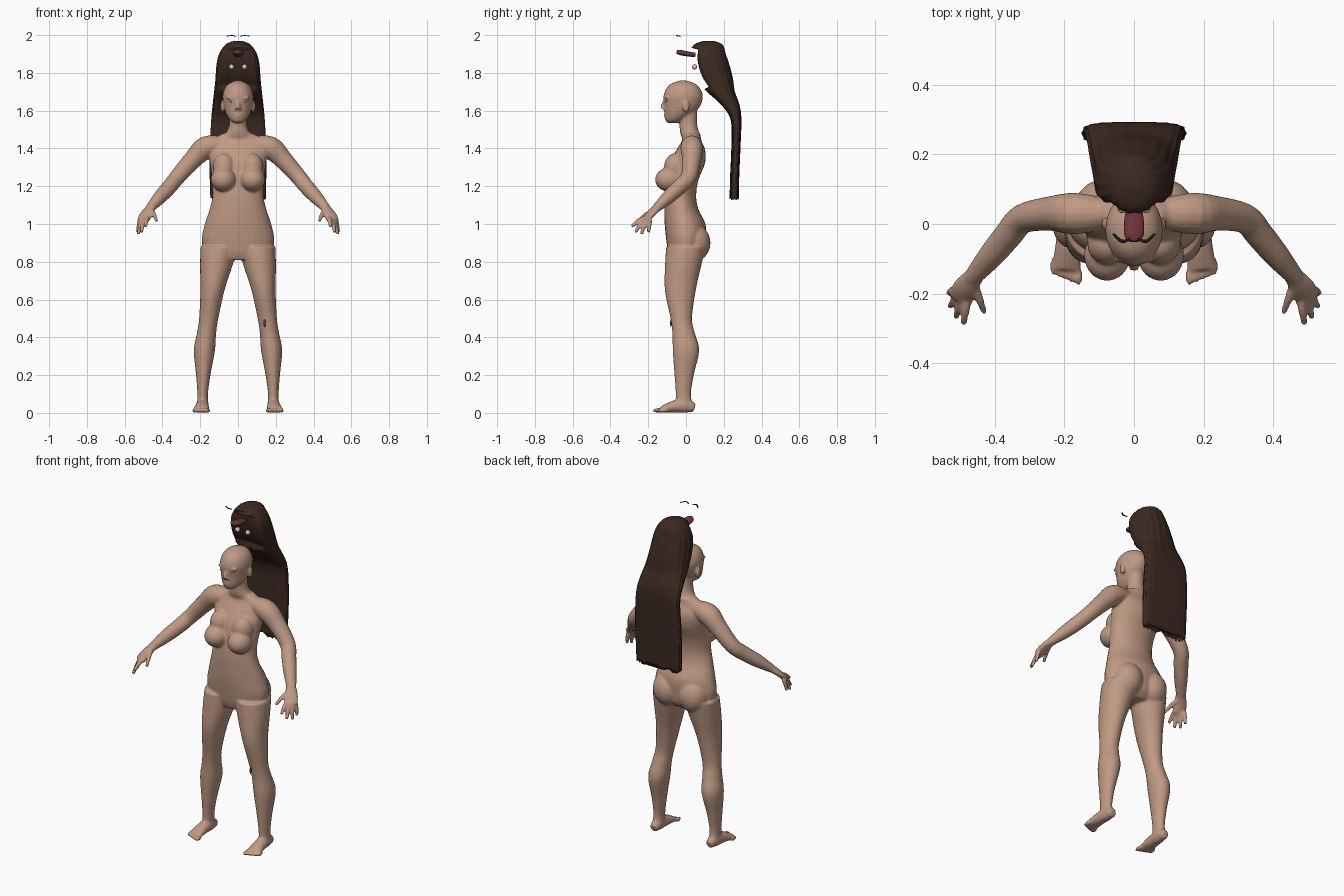
import bpy, bmesh, math, random
from mathutils import Vector, Matrix

random.seed(4)
cube = bpy.data.objects.get("Cube")
if cube:
    bpy.data.objects.remove(cube, do_unlink=True)


def material(name, color):
    mat = bpy.data.materials.new(name)
    mat.use_nodes = True
    mat.diffuse_color = (*color, 1)
    mat.node_tree.nodes["Principled BSDF"].inputs["Base Color"].default_value = (*color, 1)
    return mat


SKIN = material("warm skin", (.52, .32, .23))
HAIR = material("dark brown hair", (.045, .022, .015))
MOUTH = material("maroon mouth", (.16, .035, .04))
LASH = material("black lashes", (.012, .01, .01))
EYE = material("pale eye", (.75, .58, .48))


def refine(rows, steps=4):
    """Smooth spline through rows of numbers."""
    out = []
    last = len(rows) - 1
    for i in range(last):
        a, b = rows[max(i - 1, 0)], rows[i]
        c, d = rows[i + 1], rows[min(i + 2, last)]
        for k in range(steps):
            t = k / steps
            out.append([q + t / 2 * (r - p + t * (2 * p - 5 * q + 4 * r - s + t * (3 * (q - r) + s - p)))
                        for p, q, r, s in zip(a, b, c, d)])
    return out + [list(rows[-1])]


def skin_rings(bm, rings):
    """Bridge rings of points and close both ends."""
    rows = [[bm.verts.new(p) for p in ring] for ring in rings]
    n = len(rows[0])
    for a, b in zip(rows, rows[1:]):
        for i in range(n):
            j = (i + 1) % n
            bm.faces.new((a[i], a[j], b[j], b[i]))
    bm.faces.new(rows[0][::-1])
    bm.faces.new(rows[-1])


def loft(bm, rows, n=28):
    """Level oval sections: z, x, y, half width, half depth."""
    angles = [math.tau * i / n for i in range(n)]
    skin_rings(bm, [[(x + w * math.cos(a), y + d * math.sin(a), z) for a in angles]
                    for z, x, y, w, d in refine(rows)])


def tube(bm, rows, n=16):
    """Oval sections across a path: x, y, z, half width, half height."""
    rows = refine(rows)
    rings = []
    for i, (x, y, z, w, h) in enumerate(rows):
        before, after = rows[max(i - 1, 0)], rows[min(i + 1, len(rows) - 1)]
        along = (Vector(after[:3]) - Vector(before[:3])).normalized()
        side = along.cross(Vector((0, 0, 1))).normalized()
        up = side.cross(along)
        rings.append([Vector((x, y, z)) + side * w * math.cos(math.tau * k / n)
                      + up * h * math.sin(math.tau * k / n) for k in range(n)])
    skin_rings(bm, rings)


def ball(bm, place, size):
    bmesh.ops.create_uvsphere(bm, u_segments=20, v_segments=12, radius=1,
                              matrix=Matrix.Translation(place) @ Matrix.Diagonal((*size, 1)))


def finish(name, bm, mat):
    bmesh.ops.recalc_face_normals(bm, faces=bm.faces)
    mesh = bpy.data.meshes.new(name)
    bm.to_mesh(mesh)
    bm.free()
    mesh.materials.append(mat)
    for face in mesh.polygons:
        face.use_smooth = True
    obj = bpy.data.objects.new(name, mesh)
    bpy.context.collection.objects.link(obj)
    return obj


# Torso, neck and head
body = bmesh.new()
loft(body, [(.81, 0, -.01, .12, .07), (.85, 0, 0, .175, .095), (.92, 0, 0, .192, .105),
            (1, 0, -.005, .176, .108), (1.08, 0, -.025, .15, .09), (1.15, 0, -.03, .135, .084),
            (1.23, 0, -.02, .138, .085), (1.32, 0, .005, .148, .095), (1.39, 0, .025, .16, .077),
            (1.44, 0, .03, .14, .052), (1.48, 0, .03, .08, .046)])
loft(body, [(1.44, 0, .03, .1, .045), (1.48, 0, .02, .065, .05),
            (1.53, 0, .012, .046, .047), (1.62, 0, .01, .046, .05)])
loft(body, [(1.535, 0, -.07, .022, .025), (1.55, 0, -.06, .042, .05), (1.58, 0, -.04, .062, .074),
            (1.61, 0, -.025, .072, .09), (1.64, 0, -.018, .078, .1), (1.68, 0, -.015, .082, .104),
            (1.72, 0, -.015, .07, .088), (1.745, 0, -.015, .046, .06), (1.76, 0, -.015, .012, .015)])

# Facial forms
tube(body, [(0, -.108, 1.655, .009, .01), (0, -.12, 1.63, .01, .012), (0, -.128, 1.612, .014, .01)])
for z in (1.582, 1.57):
    ball(body, (0, -.105, z), (.022, .012, .007))
ball(body, (0, -.088, 1.547), (.022, .018, .014))

for s in (1, -1):
    # Ear, nostril and brow
    ball(body, (s * .082, .0, 1.622), (.011, .019, .033))
    ball(body, (s * .012, -.112, 1.608), (.009, .012, .008))
    ball(body, (s * .035, -.1, 1.668), (.026, .014, .008))
    # Chest and seat volumes
    ball(body, (s * .077, -.09, 1.235), (.067, .074, .064))
    ball(body, (s * .075, -.055, 1.3), (.06, .062, .075))
    ball(body, (s * .085, .04, .9), (.088, .09, .1))
    # Leg
    loft(body, [(.05, s * .187, -.01, .03, .045), (.1, s * .187, -.014, .028, .04),
                (.2, s * .184, -.01, .038, .051), (.33, s * .178, 0, .056, .07),
                (.42, s * .167, -.012, .051, .06), (.5, s * .155, -.025, .051, .057),
                (.65, s * .135, -.03, .064, .082), (.78, s * .115, -.015, .086, .096),
                (.88, s * .1, 0, .098, .105)])
    # Foot and toes
    tube(body, [(s * .185, .045, .026, .022, .022), (s * .187, 0, .038, .032, .038),
                (s * .19, -.06, .034, .036, .033), (s * .195, -.13, .018, .043, .017)])
    for i in range(5):
        ball(body, (s * (.16 + .018 * i), -.15 + .007 * i, .013), (.013 - .001 * i, .026, .012))
    # Arm and palm
    tube(body, [(s * .08, .03, 1.42, .045, .045), (s * .17, .03, 1.405, .06, .06),
                (s * .24, .03, 1.34, .05, .05), (s * .32, .015, 1.25, .043, .043),
                (s * .36, -.03, 1.2, .041, .041), (s * .41, -.09, 1.145, .037, .037),
                (s * .465, -.155, 1.085, .026, .023)])
    tube(body, [(s * .455, -.145, 1.095, .026, .022), (s * .485, -.185, 1.055, .037, .018),
                (s * .5, -.215, 1.02, .037, .015)])
    # Fingers: base then tip, thumb first
    fingers = [((.46, -.17, 1.07), (.43, -.255, 1.015)), ((.48, -.22, 1.03), (.49, -.288, .985)),
               ((.495, -.22, 1.02), (.512, -.268, .955)), ((.508, -.21, 1.015), (.528, -.236, .945)),
               ((.518, -.19, 1.02), (.532, -.198, .955))]
    for base, tip in fingers:
        middle = [(a + b) / 2 for a, b in zip(base, tip)]
        middle[2] += .008
        tube(body, [(s * p[0], p[1], p[2], r, r)
                    for p, r in ((base, .014), (middle, .012), (tip, .009))], 10)

figure = finish("body", body, SKIN)
fuse = figure.modifiers.new("fuse", 'REMESH')
fuse.mode = 'VOXEL'
fuse.voxel_size = .006
fuse.use_smooth_shade = True
soften = figure.modifiers.new("soften", 'SMOOTH')
soften.factor = .5
soften.iterations = 5

# Long hair: domed cap, hollow at the front, flowing into a flat curtain
hair = bmesh.new()
sections = refine([(1.97, .12, .02, .025, 1), (1.95, .118, .065, .075, 1), (1.9, .115, .098, .095, .9),
                   (1.84, .125, .112, .105, .9), (1.77, .148, .117, .1, .85), (1.7, .185, .124, .073, .8),
                   (1.63, .235, .132, .048, .7), (1.55, .265, .139, .028, .6), (1.4, .264, .147, .024, .55),
                   (1.26, .258, .147, .024, .55), (1.14, .255, .144, .024, .55)], 5)
count = 72
rings = []
for i, (z, y, w, d, power) in enumerate(sections):
    ring = []
    for k in range(count):
        a = math.tau * k / count
        c, q = math.cos(a), math.sin(a)
        ripple = 1 + .02 * math.cos(18 * a)
        px = math.copysign(abs(c) ** power, c) * w * ripple
        py = math.copysign(abs(q) ** power, q) * d * ripple
        if q < 0 and 1.72 < z < 1.93:
            py *= 1 - .5 * q * q
        drop = random.uniform(-.015, .015) if i == len(sections) - 1 else 0
        ring.append((px, y + py, z + drop))
    rings.append(ring)
skin_rings(hair, rings)
finish("long_hair", hair, HAIR)

# Mouth lining and tongue
mouth = bmesh.new()
tube(mouth, [(0, .05, 1.895, .022, .012), (0, .01, 1.9, .028, .013),
             (0, -.03, 1.908, .028, .014), (0, -.05, 1.912, .016, .01)])
finish("mouth_lining", mouth, MOUTH)

# Small mark at the left knee
mark = bmesh.new()
ball(mark, (.14, -.08, .475), (.006, .004, .02))
finish("knee_mark", mark, MOUTH)

for s, side in ((1, "left"), (-1, "right")):
    # Separate eyeball
    eye = bmesh.new()
    ball(eye, (s * .034, .045, 1.832), (.014, .014, .014))
    finish(side + "_eyeball", eye, EYE)
    # Eye opening on the face
    opening = bmesh.new()
    ball(opening, (s * .034, -.107, 1.648), (.013, .004, .004))
    finish(side + "_eye_opening", opening, EYE)
    # Curved lash strip
    lash = bmesh.new()
    tube(lash, [(s * .012, -.042, 1.994, .003, .002), (s * .035, -.05, 1.998, .005, .002),
                (s * .06, -.028, 1.994, .003, .002)], 8)
    finish(side + "_eyelash", lash, LASH)
